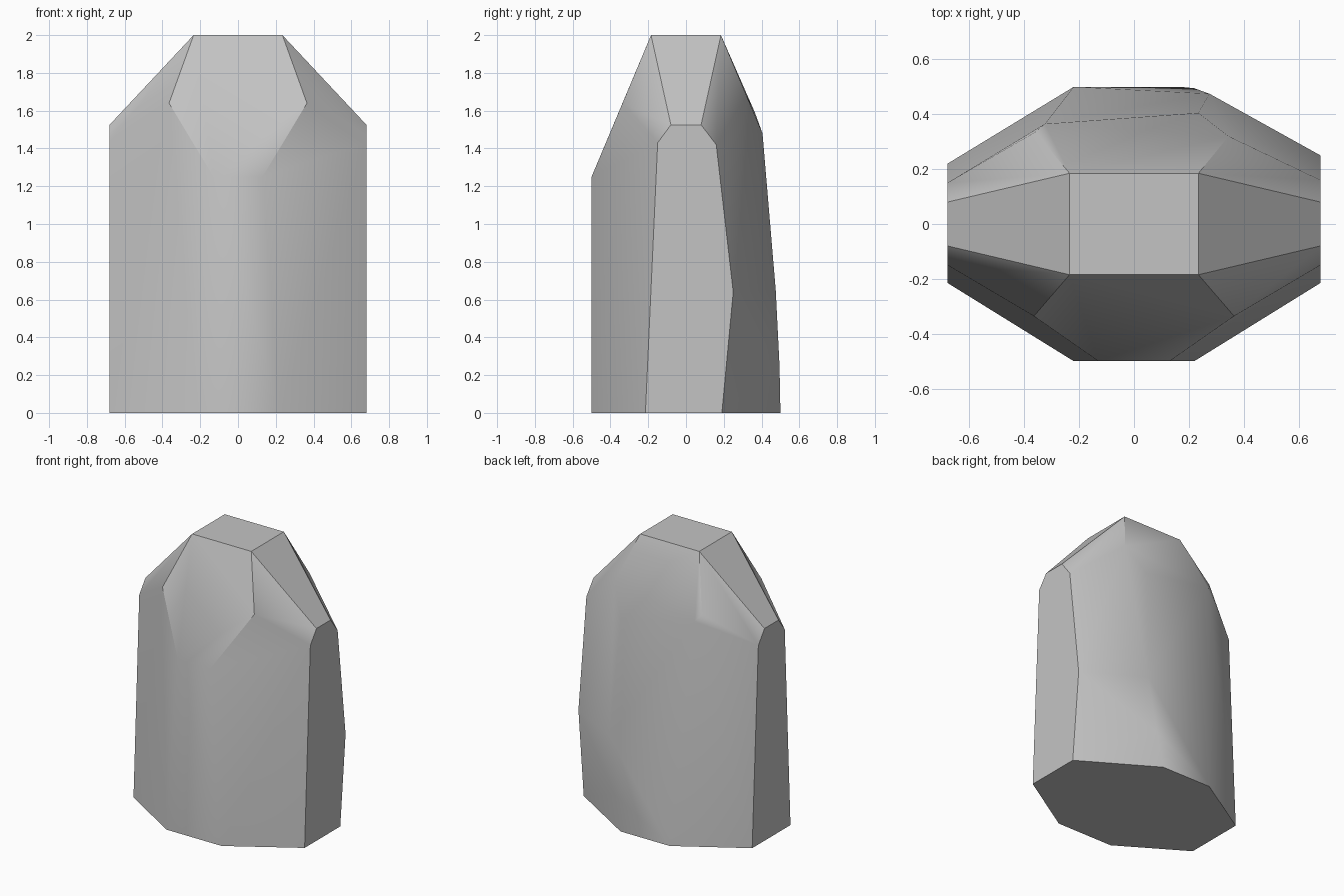
import bpy
import bmesh
import math

cube = bpy.data.objects.get("Cube")
if cube:
    bpy.data.objects.remove(cube, do_unlink=True)

# One plain stone colour
stone = bpy.data.materials.new("stone_grey")
stone.use_nodes = True
colour = (0.55, 0.55, 0.55, 1)
stone.diffuse_color = colour
stone.node_tree.nodes["Principled BSDF"].inputs["Base Color"].default_value = colour


def mirrored(points):
    """Return the points on both sides of x = 0."""
    return [(side * x, y, z) for x, y, z in points for side in (1, -1)]


# Flat cap and the upper corners of the side walls
corners = mirrored([
    (0.235, -0.185, 2), (0.235, 0.185, 2),
    (0.68, -0.08, 1.525), (0.68, 0.08, 1.525),
])

# Front: vertical strip, sloping upper facet and side wall edges
corners += mirrored([
    (0.22, -0.5, 0), (0.13, -0.5, 1.25), (0.365, -0.336, 1.64),
    (0.68, -0.215, 0), (0.68, -0.15, 1.43),
])

# Back, right half: straight corner from base to shoulder
corners += [
    (-0.22, 0.5, 0), (-0.325, 0.365, 1.59), (-0.36, 0.335, 1.64),
    (-0.68, 0.22, 0), (-0.68, 0.15, 1.43),
]

# Back, left half: bulging corner with a chipped foot
corners += [
    (0.17, 0.5, 0), (0.22, 0.495, 0.25), (0.275, 0.475, 0.65),
    (0.235, 0.405, 1.48), (0.345, 0.32, 1.68),
    (0.68, 0.19, 0), (0.68, 0.25, 0.64), (0.68, 0.16, 1.42),
]

# Wrap the corners in flat facets
bm = bmesh.new()
for corner in corners:
    bm.verts.new(corner)
hull = bmesh.ops.convex_hull(bm, input=bm.verts[:])
loose = [v for v in bm.verts if not v.link_faces]
bmesh.ops.delete(bm, geom=loose, context="VERTS")
bmesh.ops.dissolve_limit(bm, angle_limit=math.radians(2.5),
                         verts=bm.verts[:], edges=bm.edges[:])
bmesh.ops.recalc_face_normals(bm, faces=bm.faces[:])
mesh = bpy.data.meshes.new("rock")
bm.to_mesh(mesh)
bm.free()
mesh.materials.append(stone)

rock = bpy.data.objects.new("rock", mesh)
bpy.context.collection.objects.link(rock)

# Soft shallow edges, crisp steep ones, large facets kept flat
bpy.ops.object.select_all(action="DESELECT")
rock.select_set(True)
bpy.context.view_layer.objects.active = rock
bpy.ops.object.shade_smooth_by_angle(angle=math.radians(33))
weighted = rock.modifiers.new("flat_facets", "WEIGHTED_NORMAL")
weighted.keep_sharp = True
